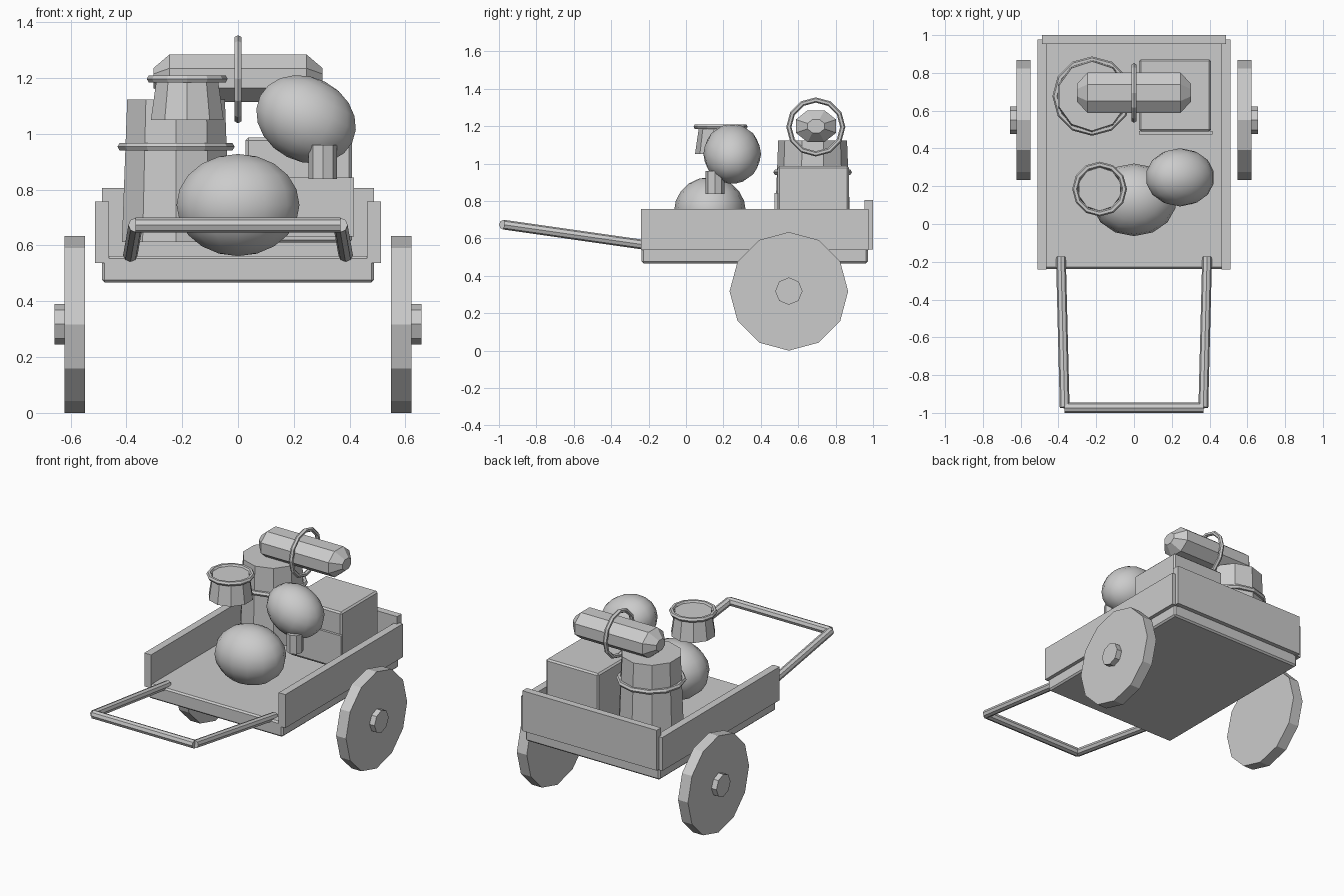
import bpy, bmesh, math
from mathutils import Vector, Matrix

cube = bpy.data.objects.get("Cube")
if cube:
    bpy.data.objects.remove(cube, do_unlink=True)

GREY = (0.6, 0.6, 0.6, 1)
mat = bpy.data.materials.new("plain grey")
mat.use_nodes = True
mat.diffuse_color = GREY
mat.node_tree.nodes["Principled BSDF"].inputs["Base Color"].default_value = GREY


def finish(name, bm, smooth=False):
    bmesh.ops.recalc_face_normals(bm, faces=bm.faces)
    for f in bm.faces:
        f.smooth = smooth
    mesh = bpy.data.meshes.new(name)
    bm.to_mesh(mesh)
    bm.free()
    mesh.materials.append(mat)
    ob = bpy.data.objects.new(name, mesh)
    bpy.context.collection.objects.link(ob)
    return ob


def box(name, x, y, z, bevel=0):
    """Box from (min, max) pairs."""
    bm = bmesh.new()
    bmesh.ops.create_cube(bm, size=1)
    for v in bm.verts:
        v.co = [(a + b) / 2 + c * (b - a) for (a, b), c in zip((x, y, z), v.co)]
    if bevel:
        bmesh.ops.bevel(bm, geom=bm.edges[:], offset=bevel, segments=1, affect='EDGES')
    return finish(name, bm)


def rod(name, a, b, r1, r2=None, sides=8, turn=0):
    """Prism or cone running from point a to point b."""
    a, b = Vector(a), Vector(b)
    spin = (b - a).to_track_quat('Z', 'Y').to_matrix().to_4x4()
    bm = bmesh.new()
    bmesh.ops.create_cone(bm, cap_ends=True, segments=sides, radius1=r1,
                          radius2=r1 if r2 is None else r2, depth=(b - a).length,
                          matrix=Matrix.Translation((a + b) / 2) @ spin
                          @ Matrix.Rotation(turn, 4, 'Z'))
    return finish(name, bm)


def ring(name, centre, major, minor, axis='Z', seg=12, sides=6):
    bm = bmesh.new()
    loops = []
    for i in range(seg):
        t = math.tau * i / seg
        loop = []
        for j in range(sides):
            p = math.tau * j / sides
            r, h = major + minor * math.cos(p), minor * math.sin(p)
            c = (r * math.cos(t), r * math.sin(t), h)
            if axis == 'X':
                c = (c[2], c[0], c[1])
            loop.append(bm.verts.new(Vector(centre) + Vector(c)))
        loops.append(loop)
    for i in range(seg):
        p, q = loops[i], loops[(i + 1) % seg]
        for j in range(sides):
            k = (j + 1) % sides
            bm.faces.new((p[j], q[j], q[k], p[k]))
    return finish(name, bm)


def ball(name, centre, radii, tilt=0):
    bm = bmesh.new()
    bmesh.ops.create_uvsphere(bm, u_segments=14, v_segments=10, radius=1)
    bm.transform(Matrix.Translation(centre) @ Matrix.Rotation(tilt, 4, 'Y')
                 @ Matrix.Diagonal((*radii, 1)))
    return finish(name, bm, smooth=True)


# Cart bed and its three boards
box("cart_bed", (-.488, .488), (-.237, .972), (.467, .563), .01)
box("back_board", (-.487, .487), (.954, 1), (.542, .806))
for side, s in (("left", 1), ("right", -1)):
    box(side + "_board", sorted((s * .463, s * .512)), (-.24, .977), (.538, .757))
    # Wheels and hubs
    rod(side + "_wheel", (s * .549, .55, .317), (s * .621, .55, .317), .317, sides=12)
    rod(side + "_hub", (s * .61, .55, .318), (s * .657, .55, .318), .073)
    # Pull shafts
    rod(side + "_shaft", (s * .387, -.175, .559), (s * .367, -.972, .673), .026)
rod("handle_bar", (-.367, -.973, .673), (.367, -.973, .673), .027)

# Tapered barrel with a hoop
rod("barrel", (-.222, .677, .613), (-.222, .677, 1.124), .204, .184, 10)
ring("barrel_hoop", (-.222, .677, .954), .194, .016)

# Bucket, wider at its base, with a hoop at the rim
rod("bucket", (-.182, .185, 1.05), (-.182, .185, 1.2), .137, .115, 10)
ring("bucket_rim", (-.182, .185, 1.197), .13, .015)

# Crate with a front plank
box("crate", (.027, .408), (.49, .872), (.61, .987), .01)
box("crate_plank", (.026, .415), (.474, .492), (.632, .843))

# Round sacks and the tied neck
ball("large_sack", (0, .128, .745), (.226, .192, .183))
ball("small_sack", (.244, .247, 1.052), (.19, .154, .151), math.radians(27))
rod("sack_neck", (.304, .155, .838), (.304, .155, .96), .051)

# Bed roll: octagon swept along x with tapered ends
bm = bmesh.new()
loops = []
for x, k in ((-.303, .42), (-.245, 1), (.245, 1), (.303, .42)):
    angles = [math.tau * (i + .5) / 8 for i in range(8)]
    loops.append([bm.verts.new((x, .695 + .117 * k * math.cos(a), 1.2 + .092 * k * math.sin(a)))
                  for a in angles])
for p, q in zip(loops, loops[1:]):
    for i in range(8):
        j = (i + 1) % 8
        bm.faces.new((p[i], p[j], q[j], q[i]))
bm.faces.new(loops[0])
bm.faces.new(loops[-1])
finish("bed_roll", bm)
ring("bed_roll_strap", (0, .694, 1.196), .144, .014, axis='X')
